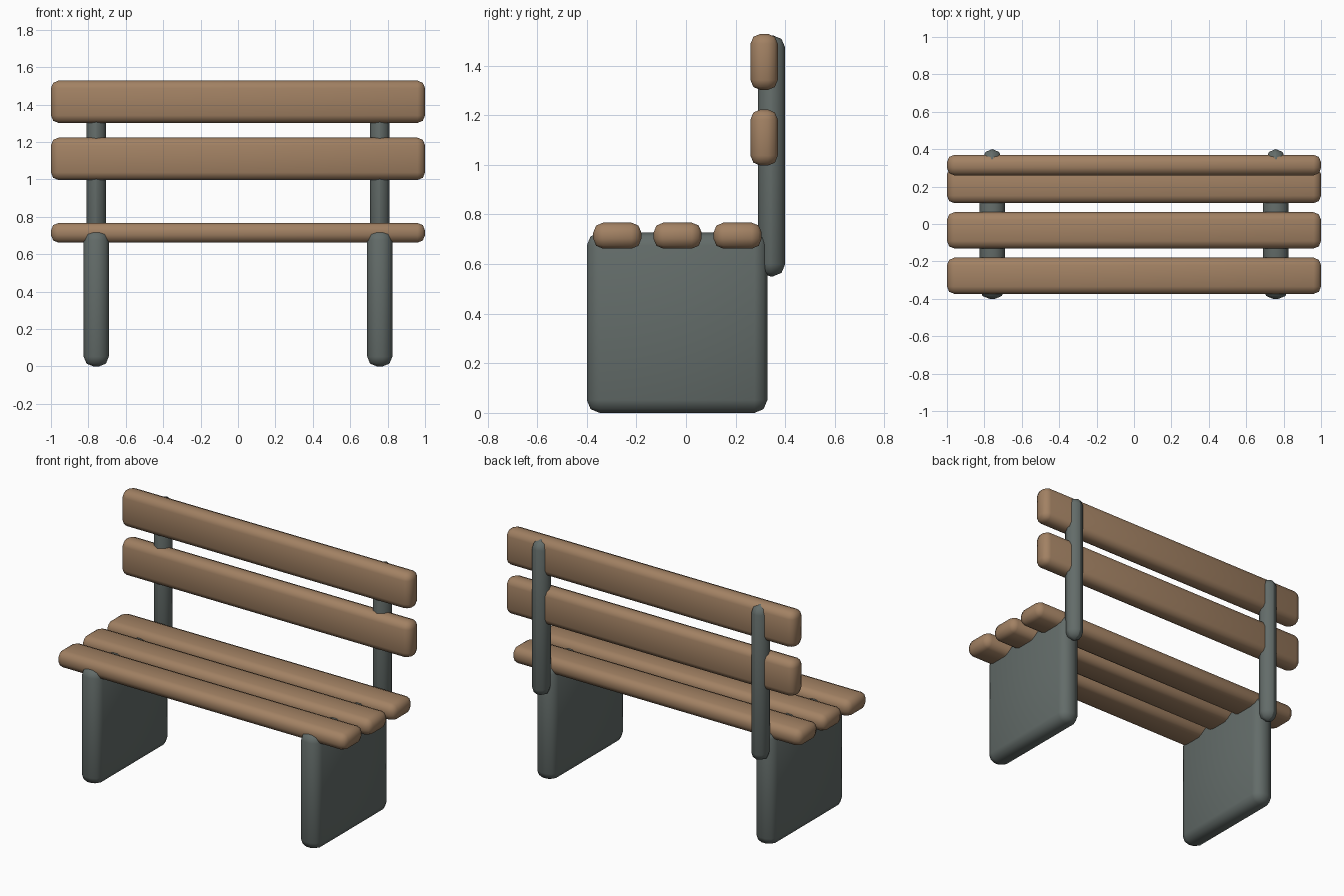
import bpy

if "Cube" in bpy.data.objects:
    bpy.data.objects.remove(bpy.data.objects["Cube"])

def material(name, color):
    m = bpy.data.materials.new(name)
    m.diffuse_color = color
    m.use_nodes = True
    m.node_tree.nodes["Principled BSDF"].inputs["Base Color"].default_value = m.diffuse_color
    return m

wood = material("wood", (0.36, 0.22, 0.125, 1))
metal = material("painted_metal", (0.125, 0.15, 0.142, 1))

def rounded_box(name, x, y, z, bevel, mat):
    """Box given by (min, max) ranges with rounded edges."""
    bpy.ops.mesh.primitive_cube_add(size=1, location=[(a + b) / 2 for a, b in (x, y, z)])
    ob = bpy.context.object
    ob.name = name
    ob.scale = [b - a for a, b in (x, y, z)]
    bpy.ops.object.transform_apply(location=False, rotation=False, scale=True)
    mod = ob.modifiers.new("rounding", 'BEVEL')
    mod.width = bevel
    mod.segments = 2
    bpy.ops.object.modifier_apply(modifier=mod.name)
    ob.data.materials.append(mat)
    bpy.ops.object.shade_smooth_by_angle(angle=0.87)
    return ob

# Seat slats
for i, y in enumerate((-0.277, -0.034, 0.208)):
    rounded_box(f"seat_slat_{i + 1}", (-1, 1), (y - 0.097, y + 0.097), (0.662, 0.767), 0.04, wood)

# Backrest slats
for i, z in enumerate((1.11, 1.415)):
    rounded_box(f"back_slat_{i + 1}", (-1, 1), (0.26, 0.37), (z - 0.113, z + 0.113), 0.04, wood)

# Side panels and backrest posts
for side, x in (("left", -0.758), ("right", 0.758)):
    rounded_box(f"{side}_leg_panel", (x - 0.067, x + 0.067), (-0.4, 0.328), (0, 0.727), 0.052, metal)
    rounded_box(f"{side}_back_post", (x - 0.051, x + 0.051), (0.29, 0.4), (0.55, 1.522), 0.05, metal)
